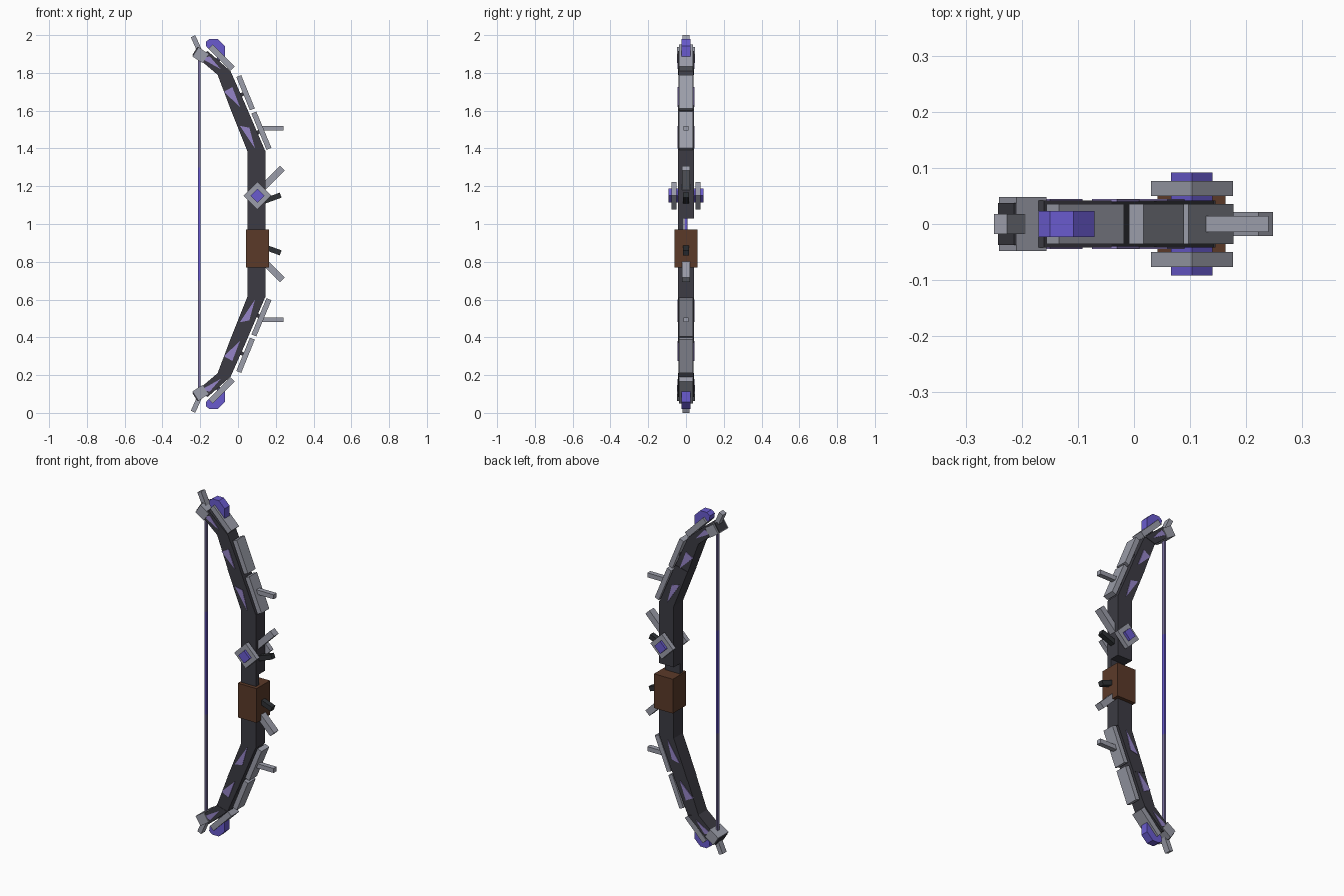
import bpy, bmesh, math

if "Cube" in bpy.data.objects:
    bpy.data.objects.remove(bpy.data.objects["Cube"])


def material(name, rgb):
    m = bpy.data.materials.new(name)
    m.diffuse_color = (*rgb, 1)
    m.use_nodes = True
    m.node_tree.nodes["Principled BSDF"].inputs["Base Color"].default_value = m.diffuse_color
    return m


DARK = material("charcoal", (0.045, 0.044, 0.056))
BLACK = material("dark_steel", (0.028, 0.031, 0.035))
GREY = material("steel", (0.33, 0.34, 0.40))
BROWN = material("leather", (0.105, 0.042, 0.022))
PURPLE = material("purple", (0.144, 0.105, 0.62))
LAVENDER = material("lavender", (0.30, 0.23, 0.57))
CORD = material("dusky_purple", (0.20, 0.17, 0.36))


def prism(name, pts, y0, y1, mat, side=1):
    """Extrude an xz outline from y0 to y1; side=-1 mirrors it about z=1."""
    bm = bmesh.new()
    vs = [bm.verts.new((x, y0, 1 + side * (z - 1))) for x, z in pts]
    face = bm.faces.new(vs)
    res = bmesh.ops.extrude_face_region(bm, geom=[face])
    for v in res["geom"]:
        if isinstance(v, bmesh.types.BMVert):
            v.co.y = y1
    bmesh.ops.recalc_face_normals(bm, faces=bm.faces)
    me = bpy.data.meshes.new(name)
    bm.to_mesh(me)
    bm.free()
    me.materials.append(mat)
    ob = bpy.data.objects.new(name, me)
    bpy.context.collection.objects.link(ob)
    return ob


def bar(name, a, b, thick, half_y, mat, side=1):
    """Straight rectangular bar between two xz points."""
    dx, dz = b[0] - a[0], b[1] - a[1]
    k = thick / 2 / math.hypot(dx, dz)
    nx, nz = -dz * k, dx * k
    pts = [(a[0] + nx, a[1] + nz), (b[0] + nx, b[1] + nz),
           (b[0] - nx, b[1] - nz), (a[0] - nx, a[1] - nz)]
    return prism(name, pts, -half_y, half_y, mat, side)


def diamond(cx, cz, r):
    return [(cx - r, cz), (cx, cz + r), (cx + r, cz), (cx, cz - r)]


def rect(x0, x1, z0, z1):
    return [(x0, z0), (x1, z0), (x1, z1), (x0, z1)]


# Riser, with an arrow window cut out above the grip
prism("upper_riser", rect(0.05, 0.145, 1.03, 1.39), -0.042, 0.042, DARK)
prism("lower_riser", rect(0.05, 0.145, 0.61, 0.96), -0.042, 0.042, DARK)
prism("arrow_window_wall", rect(0.05, 0.145, 0.95, 1.04), -0.042, -0.014, DARK)
prism("grip", rect(0.042, 0.163, 0.77, 0.97), -0.062, 0.062, BROWN)

# Diamond bosses on both sides of the riser
for s in (-1, 1):
    prism("diamond_boss", diamond(0.103, 1.15, 0.073), s * 0.05, s * 0.077, GREY)
    prism("diamond_gem", diamond(0.103, 1.15, 0.037), s * 0.04, s * 0.092, PURPLE)

# Bowstring
for name, z0, z1, mat in (("lower_string", 0.1, 0.7, CORD),
                          ("string_serving", 0.7, 1.3, PURPLE),
                          ("upper_string", 1.3, 1.9, CORD)):
    prism(name, rect(-0.211, -0.199, z0, z1), -0.009, 0.009, mat)

for s in (1, -1):
    # Limb segments
    prism("inner_limb", [(0.05, 1.385), (0.145, 1.385), (0.04, 1.63), (-0.04, 1.61)],
          -0.042, 0.042, DARK, s)
    prism("middle_limb", [(-0.04, 1.61), (0.04, 1.63), (-0.04, 1.81), (-0.108, 1.79)],
          -0.04, 0.04, DARK, s)
    prism("outer_limb", [(-0.108, 1.79), (-0.04, 1.81), (-0.16, 1.915), (-0.22, 1.885)],
          -0.042, 0.042, DARK, s)

    # Painted triangles on both limb faces
    for tri in ([(0.01, 1.52), (0.06, 1.51), (0.09, 1.40)],
                [(-0.075, 1.70), (-0.03, 1.725), (0.01, 1.62)],
                [(-0.19, 1.875), (-0.15, 1.888), (-0.092, 1.82)]):
        for y in (-1, 1):
            prism("limb_triangle", tri, y * 0.038, y * 0.0445, LAVENDER, s)

    # Armour plates held off the limb by pins
    for a, b, t in (((0.164, 1.398), (0.084, 1.59), 0.028),
                    ((0.076, 1.607), (0.004, 1.783), 0.028),
                    ((-0.029, 1.822), (-0.145, 1.938), 0.032)):
        bar("limb_plate", a, b, t, 0.036, GREY, s)
        mx, mz = (a[0] + b[0]) / 2, (a[1] + b[1]) / 2
        bar("plate_pin", (mx, mz), (mx - 0.06, mz - 0.03), 0.02, 0.02, DARK, s)

    # Spikes on the outer side of the bow
    bar("limb_spike", (0.12, 1.507), (0.24, 1.507), 0.026, 0.014, GREY, s)
    bar("riser_spike", (0.13, 1.19), (0.235, 1.295), 0.036, 0.021, GREY, s)
    bar("short_spike", (0.13, 1.118), (0.226, 1.153), 0.028, 0.015, BLACK, s)

    # Gem, string cap and fin at the tip
    prism("tip_gem", [(-0.168, 1.94), (-0.17, 1.965), (-0.15, 1.98), (-0.108, 1.98),
                      (-0.07, 1.943), (-0.07, 1.87), (-0.1, 1.87)],
          -0.023, 0.023, PURPLE, s)
    cap = [(-0.241, 1.887), (-0.209, 1.937), (-0.156, 1.9), (-0.188, 1.852)]
    prism("tip_cap", cap, -0.048, 0.048, GREY, s)
    bar("cap_inset", (-0.24, 1.892), (-0.211, 1.937), 0.006, 0.037, DARK, s)
    bar("tip_fin", (-0.238, 1.994), (-0.198, 1.905), 0.026, 0.018, GREY, s)
